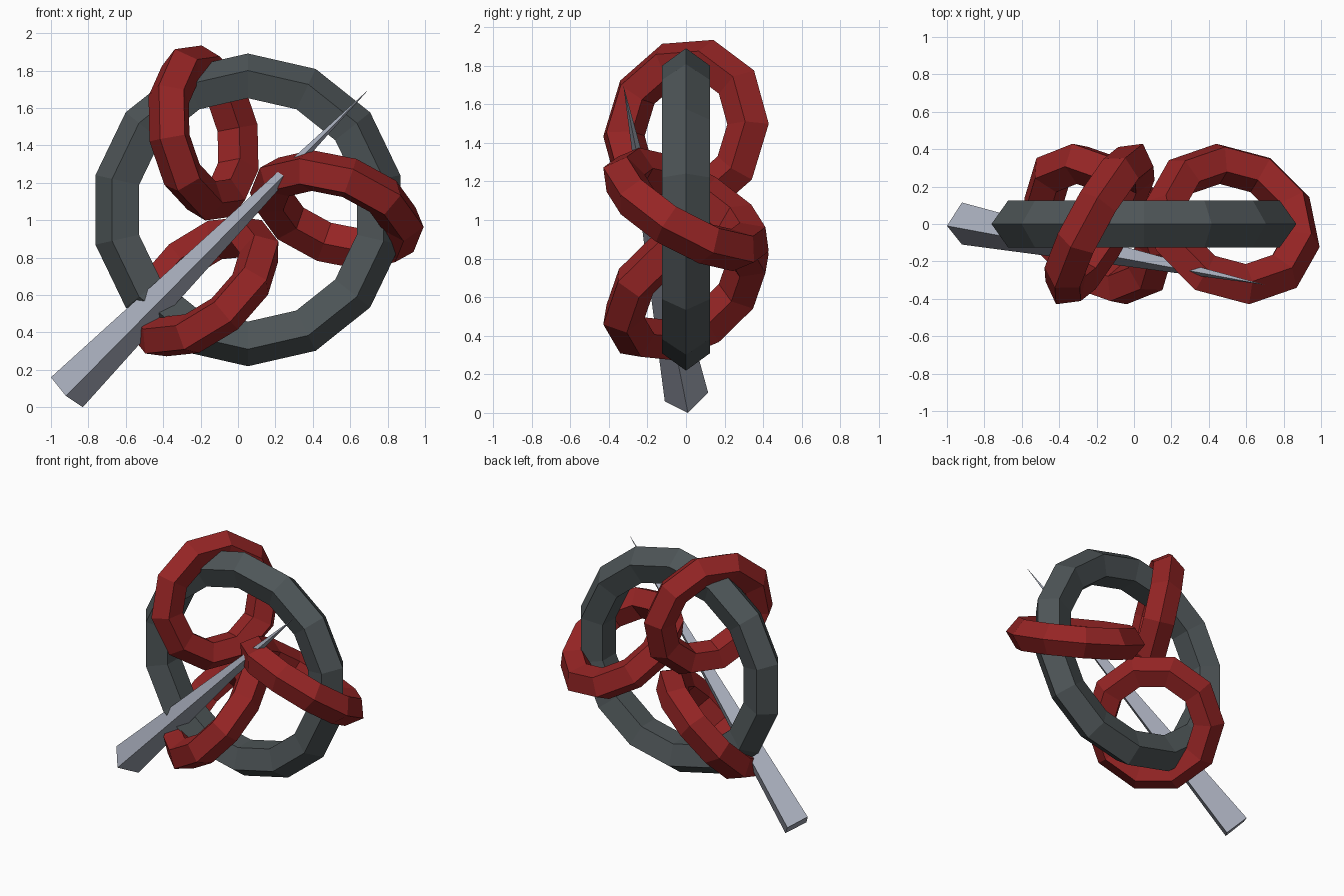
import bpy, bmesh, math
from mathutils import Vector, Matrix

if "Cube" in bpy.data.objects:
    bpy.data.objects.remove(bpy.data.objects["Cube"])


def material(name, rgb):
    m = bpy.data.materials.new(name)
    m.diffuse_color = (*rgb, 1)
    m.use_nodes = True
    m.node_tree.nodes["Principled BSDF"].inputs["Base Color"].default_value = m.diffuse_color
    return m


STEEL = material("dark steel", (0.075, 0.09, 0.095))
RED = material("deep red", (0.30, 0.018, 0.018))
BLADE = material("pale steel", (0.39, 0.42, 0.50))


def finish(bm, name, mat):
    bmesh.ops.recalc_face_normals(bm, faces=bm.faces)
    mesh = bpy.data.meshes.new(name)
    bm.to_mesh(mesh)
    bm.free()
    mesh.materials.append(mat)
    ob = bpy.data.objects.new(name, mesh)
    bpy.context.collection.objects.link(ob)
    return ob


def ring(name, centre, axis, start, major, minor, segs, mat, sides=5):
    """Faceted torus; 'start' points at the first segment corner."""
    n = Vector(axis).normalized()
    u = Vector(start)
    u = (u - n * u.dot(n)).normalized()
    v = n.cross(u)
    bm = bmesh.new()
    loops = []
    for i in range(segs):
        a = math.tau * i / segs
        out = u * math.cos(a) + v * math.sin(a)
        loops.append([bm.verts.new(Vector(centre)
                      + out * (major + minor * math.cos(math.tau * j / sides))
                      + n * minor * math.sin(math.tau * j / sides))
                      for j in range(sides)])
    for i in range(segs):
        p, q = loops[i], loops[(i + 1) % segs]
        for j in range(sides):
            k = (j + 1) % sides
            bm.faces.new((p[j], q[j], q[k], p[k]))
    return finish(bm, name, mat)


# Large upright ring
HUB = Vector((0.053, 0, 1.055))
ring("large_ring", HUB, (0, 1, 0), (0, 0, 1), 0.704, 0.132, 14, STEEL)

# Three tilted rings threaded around the large one
for i in range(3):
    turn = Matrix.Rotation(-math.radians(120 * i), 3, 'Y')
    ring(f"small_ring_{i + 1}", HUB + turn @ Vector((0.475, 0, 0)),
         turn @ Vector((0.29, 0.48, 0.83)),
         turn @ Vector((-0.085, 0.425, -0.21)), 0.374, 0.115, 10, RED)

# Long square spike through the rings
bm = bmesh.new()
base = [bm.verts.new(p) for p in ((-1.0, -0.01, 0.16), (-0.92, -0.11, 0.06),
                                  (-0.83, 0.01, 0.0), (-0.92, 0.115, 0.105))]
tip = bm.verts.new((0.70, -0.325, 1.70))
bm.faces.new(base)
for i in range(4):
    bm.faces.new((base[i], base[(i + 1) % 4], tip))
finish(bm, "spike", BLADE)
